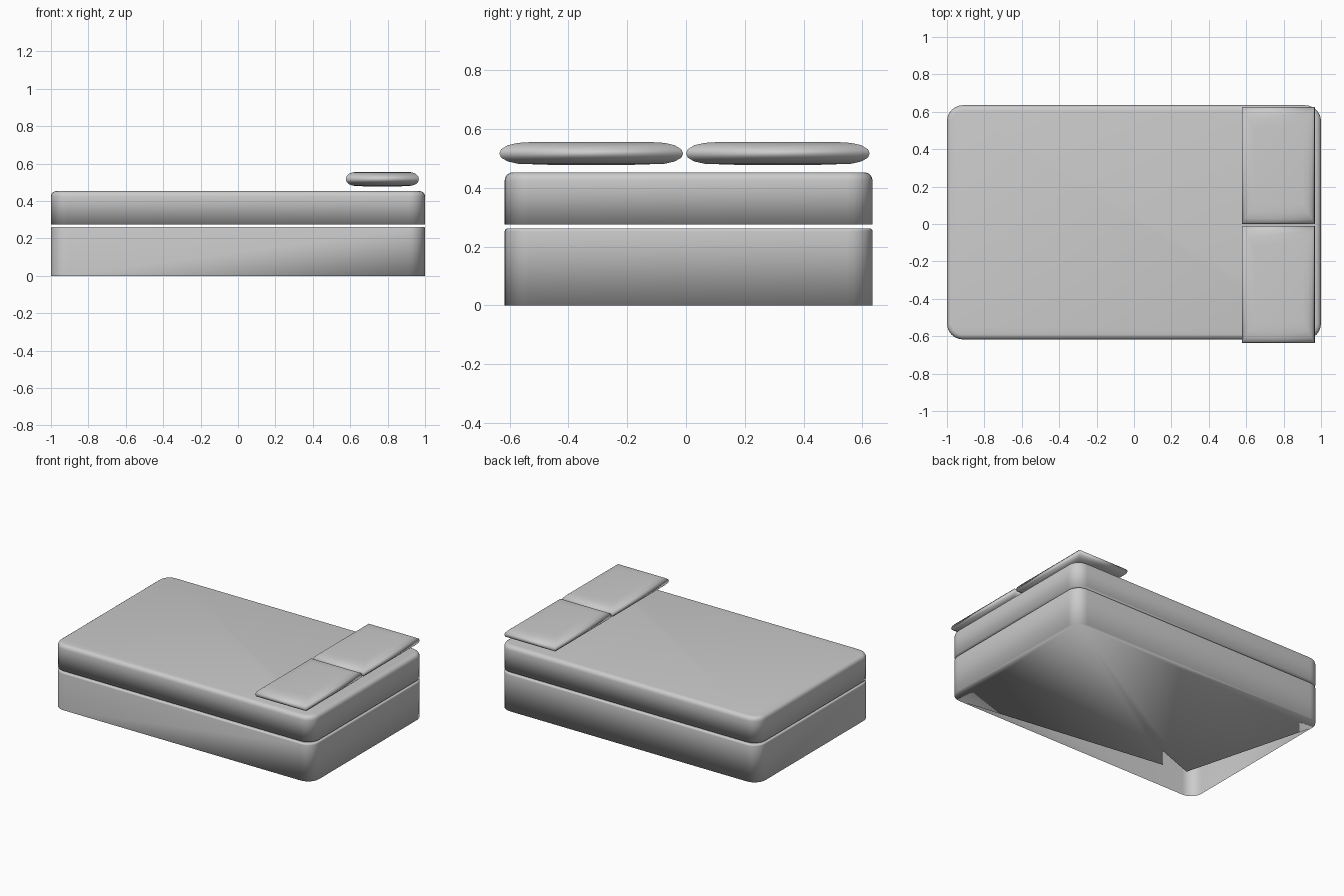
import bpy, bmesh
from math import sin, cos, pi

if "Cube" in bpy.data.objects:
    bpy.data.objects.remove(bpy.data.objects["Cube"])

SEG = 6  # segments per rounded corner


def rounded_outline(x0, x1, y0, y1, r):
    corners = [(x1 - r, y1 - r), (x0 + r, y1 - r), (x0 + r, y0 + r), (x1 - r, y0 + r)]
    return [(cx + r * cos((i + k / SEG) * pi / 2), cy + r * sin((i + k / SEG) * pi / 2))
            for i, (cx, cy) in enumerate(corners) for k in range(SEG + 1)]


def loft(bm, outlines):
    """Join stacked (points, z) outlines with side faces; return the vertex rings."""
    rings = [[bm.verts.new((x, y, z)) for x, y in pts] for pts, z in outlines]
    for a, b in zip(rings, rings[1:]):
        n = len(a)
        for i in range(n):
            bm.faces.new((a[i], a[(i + 1) % n], b[(i + 1) % n], b[i]))
    bm.faces.new(rings[-1])
    return rings


def finish(name, bm):
    me = bpy.data.meshes.new(name)
    bm.to_mesh(me)
    bm.free()
    me.shade_smooth()
    ob = bpy.data.objects.new(name, me)
    bpy.context.collection.objects.link(ob)
    return ob


def block(name, z0, z1, edge, notch=None):
    """Rounded slab; 'notch' points cut the underside back at the front left corner."""
    bm = bmesh.new()

    def outline(inset):
        return rounded_outline(-1 + inset, 1 - inset, -0.617 + inset, 0.635 - inset, 0.085 - inset)

    levels = [(outline(0), z0)]
    for k in range(5):
        a = k / 4 * pi / 2
        levels.append((outline(edge * (1 - cos(a))), z1 - edge * (1 - sin(a))))
    floor = list(loft(bm, levels)[0])
    if notch:
        c = SEG + 1
        floor = floor[:2 * c] + [bm.verts.new((x, y, z0)) for x, y in notch] + floor[3 * c:]
        # underside fans out from the back right corner
        near, n = SEG // 2, len(floor)
        for k in range(1, n - 1):
            bm.faces.new((floor[near], floor[(near + k + 1) % n], floor[(near + k) % n]))
    else:
        bm.faces.new(floor[::-1])
    return finish(name, bm)


def pillow(name, y0, y1):
    """Flat cushion with a square outline and soft edges."""
    bm = bmesh.new()
    x0, x1 = 0.577, 0.967
    profile = [(0.478, 0.13), (0.482, 0.045), (0.49, 0.02), (0.503, 0.004), (0.517, 0),
               (0.531, 0.004), (0.545, 0.02), (0.553, 0.045), (0.556, 0.08)]
    levels = []
    for z, d in profile:
        dx, dy = d * 0.8, d * 1.4
        levels.append(([(x1 - dx, y1 - dy), (x0 + dx, y1 - dy),
                        (x0 + dx, y0 + dy), (x1 - dx, y0 + dy)], z))
    bm.faces.new(loft(bm, levels)[0][::-1])
    return finish(name, bm)


# Base box, mattress and two pillows
block("bed_base", 0.0, 0.262, 0.01, notch=[(-0.75, -0.38), (-0.465, -0.275), (-0.58, -0.41)])
block("mattress", 0.275, 0.453, 0.028)
pillow("front_pillow", -0.635, -0.01)
pillow("back_pillow", 0.0, 0.625)
